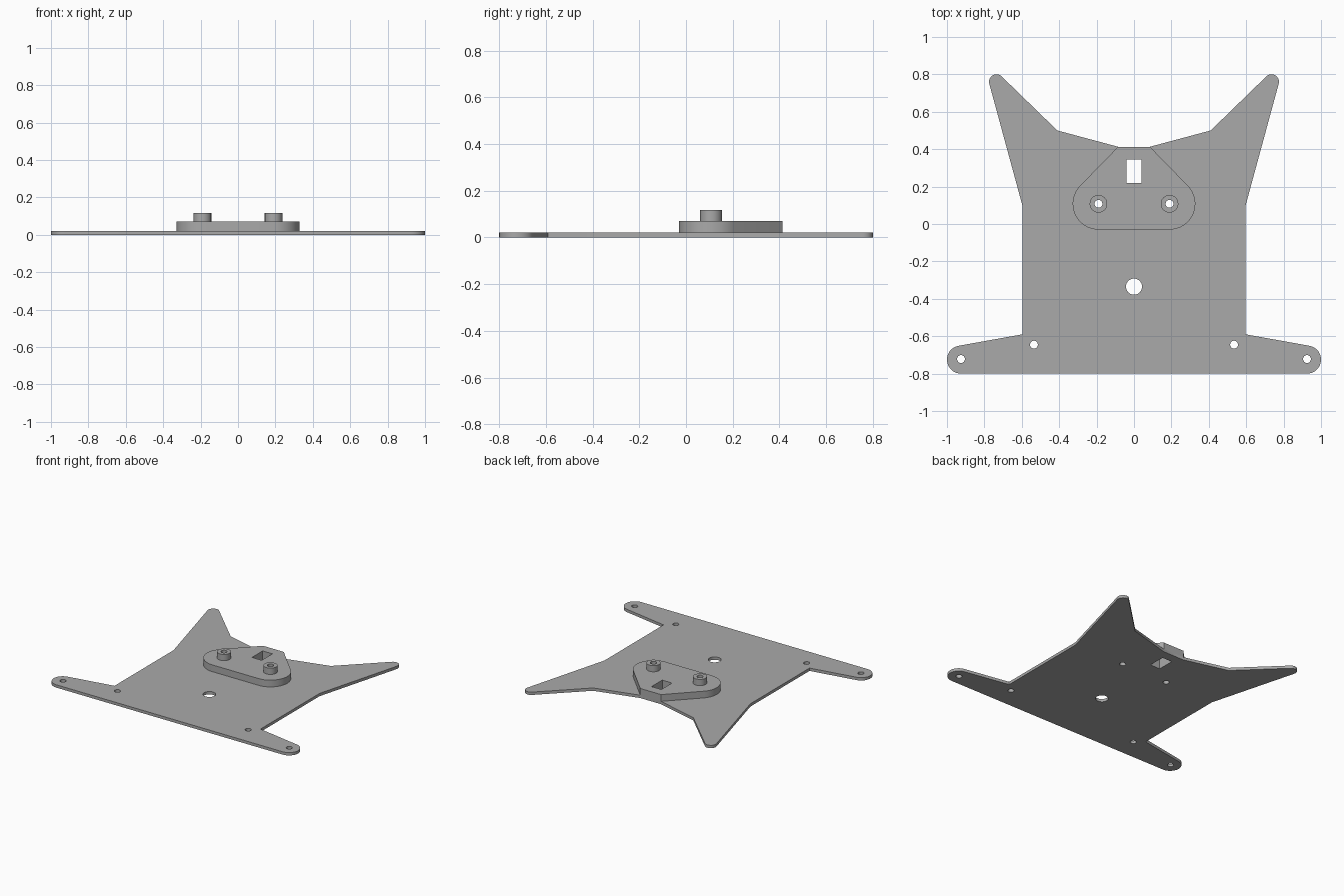
import bpy, bmesh
from math import cos, sin, radians

cube = bpy.data.objects.get("Cube")
if cube:
    bpy.data.objects.remove(cube, do_unlink=True)

grey = bpy.data.materials.new("mid grey")
grey.use_nodes = True
colour = (0.40, 0.40, 0.40, 1)
grey.diffuse_color = colour
grey.node_tree.nodes["Principled BSDF"].inputs["Base Color"].default_value = colour

PLATE, HUB, BOSS = 0.021, 0.071, 0.117      # top heights
BOSS_X, BOSS_Y = 0.19, 0.108


def arc(x, y, r, start, end, n=16):
    angles = [radians(start + (end - start) * i / n) for i in range(n + 1)]
    return [(x + r * cos(a), y + r * sin(a)) for a in angles]


def circle(x, y, r):
    return arc(x, y, r, 0, 360, 40)[:-1]


def mirrored(half):
    return half + [(-x, y) for x, y in reversed(half)]


def slab(name, loops, z0, z1):
    """Extrude an outline; further loops become through holes."""
    curve = bpy.data.curves.new(name, 'CURVE')
    curve.dimensions = '2D'
    curve.fill_mode = 'BOTH'
    curve.extrude = (z1 - z0) / 2
    for loop in loops:
        spline = curve.splines.new('POLY')
        spline.points.add(len(loop) - 1)
        for point, (x, y) in zip(spline.points, loop):
            point.co = (x, y, 0, 1)
        spline.use_cyclic_u = True
    obj = bpy.data.objects.new(name, curve)
    bpy.context.collection.objects.link(obj)
    obj.location.z = (z0 + z1) / 2
    bpy.ops.object.select_all(action='DESELECT')
    obj.select_set(True)
    bpy.context.view_layer.objects.active = obj
    bpy.ops.object.convert(target='MESH')
    obj = bpy.context.object
    bm = bmesh.new()
    bm.from_mesh(obj.data)
    bmesh.ops.remove_doubles(bm, verts=bm.verts, dist=1e-5)
    bmesh.ops.recalc_face_normals(bm, faces=bm.faces)
    bm.to_mesh(obj.data)
    bm.free()
    obj.data.materials.clear()
    obj.data.materials.append(grey)
    bpy.ops.object.shade_smooth_by_angle(angle=radians(30))
    return obj


# Holes shared by the stacked parts
slot = mirrored([(0.04, 0.345), (0.04, 0.22)])
boss_holes = [circle(s * BOSS_X, BOSS_Y, 0.021) for s in (-1, 1)]

# Base plate with two rear horns and two front feet
plate = mirrored([(0.085, 0.413), (0.41, 0.50)]
                 + arc(0.735, 0.76, 0.04, 135, -15)
                 + [(0.597, 0.10), (0.597, -0.59)]
                 + arc(0.925, -0.725, 0.075, 80, -90))
screw_holes = [circle(s * x, y, 0.021) for s in (-1, 1)
               for x, y in ((0.925, -0.722), (0.535, -0.645))]
slab("base_plate",
     [plate, slot, circle(0, -0.335, 0.043)] + screw_holes + boss_holes, 0, PLATE)

# Raised hub with rounded front corners
hub = mirrored([(0.085, 0.413)] + arc(BOSS_X, BOSS_Y, 0.138, 43, -90))
slab("hub", [hub, slot] + boss_holes, PLATE, HUB)

# Hollow bosses
for side, hole, s in zip(("right", "left"), boss_holes, (-1, 1)):
    slab(side + "_boss", [circle(s * BOSS_X, BOSS_Y, 0.047), hole], HUB, BOSS)
